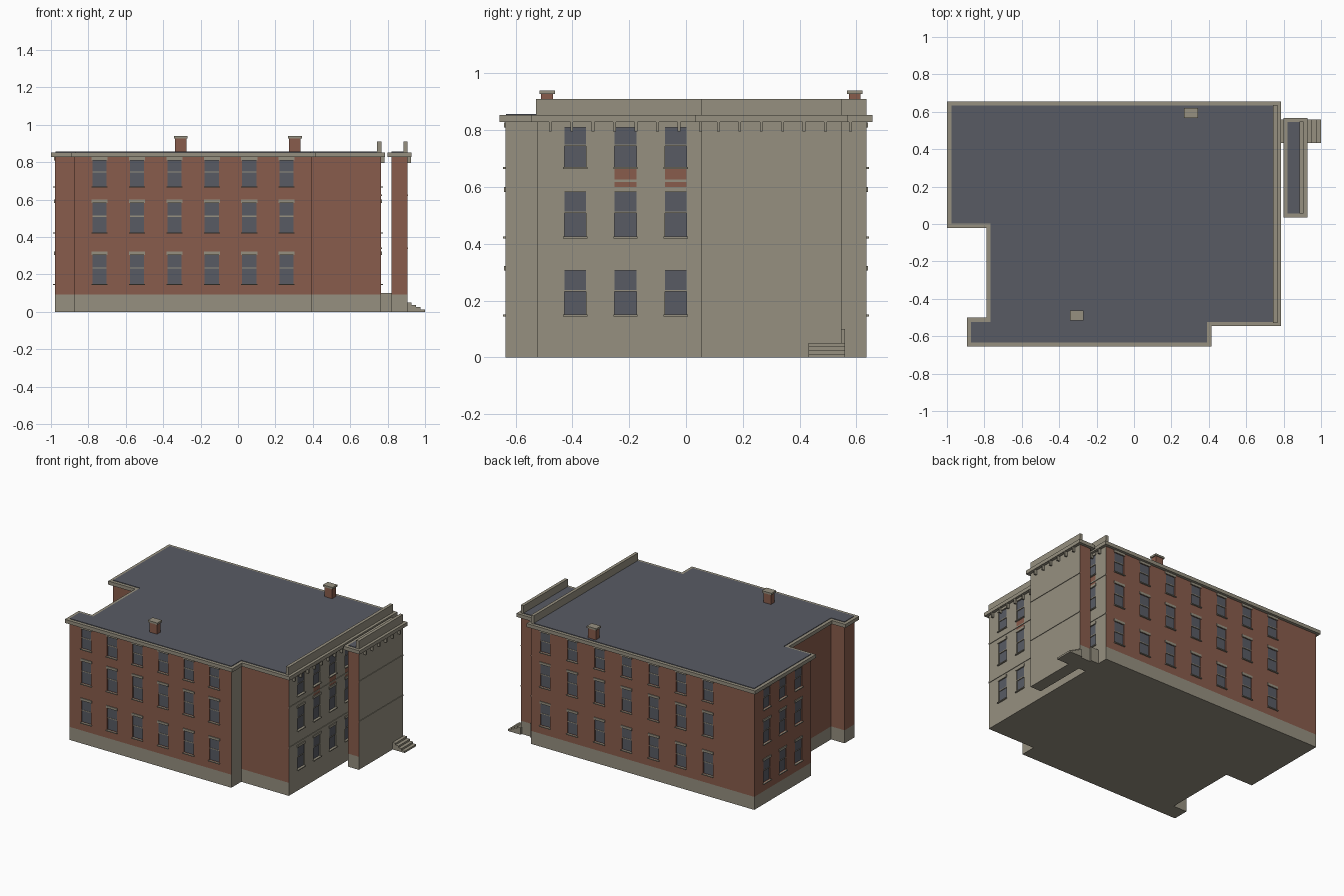
import bpy, bmesh
from mathutils import Matrix, Vector

if "Cube" in bpy.data.objects:
    bpy.data.objects.remove(bpy.data.objects["Cube"], do_unlink=True)


def material(name, rgb):
    m = bpy.data.materials.new(name)
    m.use_nodes = True
    m.diffuse_color = (*rgb, 1)
    m.node_tree.nodes["Principled BSDF"].inputs["Base Color"].default_value = (*rgb, 1)
    return m


BRICK = material("red_brick", (0.25, 0.107, 0.072))
STONE = material("beige_stone", (0.305, 0.279, 0.216))
SLATE = material("slate_grey", (0.098, 0.105, 0.127))


def make(name, bm, *mats):
    bmesh.ops.recalc_face_normals(bm, faces=bm.faces)
    me = bpy.data.meshes.new(name)
    bm.to_mesh(me)
    bm.free()
    ob = bpy.data.objects.new(name, me)
    bpy.context.collection.objects.link(ob)
    for m in mats:
        me.materials.append(m)
    return ob


def add_box(bm, x, y, z, frame=Matrix()):
    """Box from (min, max) ranges, placed in a local frame."""
    lo, hi = Vector((x[0], y[0], z[0])), Vector((x[1], y[1], z[1]))
    place = Matrix.Translation((lo + hi) / 2) @ Matrix.Diagonal((*(hi - lo), 1))
    bmesh.ops.create_cube(bm, size=1, matrix=frame @ place)


def boxes(name, mat, items):
    bm = bmesh.new()
    for item in items:
        add_box(bm, *item)
    return make(name, bm, mat)


def prism(name, outline, z0, z1, *mats):
    bm = bmesh.new()
    face = bm.faces.new([bm.verts.new((x, y, z0)) for x, y in outline])
    top = bmesh.ops.extrude_face_region(bm, geom=[face])["geom"]
    bmesh.ops.translate(bm, vec=(0, 0, z1 - z0),
                        verts=[v for v in top if isinstance(v, bmesh.types.BMVert)])
    return make(name, bm, *mats)


def offset(outline, d):
    """Push a counter-clockwise outline outward by d."""
    pts = [Vector(p) for p in outline]
    result = []
    for i, p in enumerate(pts):
        a = (p - pts[i - 1]).normalized()
        b = (pts[(i + 1) % len(pts)] - p).normalized()
        result.append((p.x + d * (a.y + b.y), p.y - d * (a.x + b.x)))
    return result


FRONT, BACK, RIGHT, LEFT = -0.635, 0.635, 0.765, -0.978
BASE, EAVE, ROOF = 0.092, 0.828, 0.853
main_plan = [(LEFT, 0), (-0.768, 0), (-0.768, -0.522), (-0.873, -0.522), (-0.873, FRONT),
             (0.393, FRONT), (0.393, -0.525), (RIGHT, -0.525), (RIGHT, BACK), (LEFT, BACK)]
tower_plan = [(0.82, 0.055), (0.906, 0.055), (0.906, 0.547), (0.82, 0.547)]

# Walls, base, cornice and roof of each block
walls = {}
for block, plan in (("main", main_plan), ("tower", tower_plan)):
    prism(block + "_base", plan, 0, BASE, STONE)
    walls[block] = prism(block + "_walls", plan, BASE, EAVE + 0.01, BRICK, STONE)
    prism(block + "_cornice", offset(plan, 0.021), EAVE, ROOF, STONE)
    prism(block + "_roof", offset(plan, -0.002), ROOF - 0.01, ROOF + 0.004, SLATE)

# Windows on four sides, each in a frame with x along the wall and -y outward
ROWS = [(0.15, 0.305), (0.425, 0.583), (0.67, 0.81)]
side_y = [-0.39 + 0.177 * i for i in range(6)]


def wall_frame(right, outward, distance):
    r, o = Vector(right), Vector(outward)
    m = Matrix((r, -o, (0, 0, 1))).transposed().to_4x4()
    return Matrix.Translation(o * distance) @ m


facades = {
    "front": (wall_frame((1, 0, 0), (0, -1, 0), -FRONT), [-0.74 + 0.2 * i for i in range(6)]),
    "back": (wall_frame((-1, 0, 0), (0, 1, 0), BACK), [-0.655 + 0.212 * i for i in range(7)]),
    "right": (wall_frame((0, 1, 0), (1, 0, 0), RIGHT), side_y),
    "left": (wall_frame((0, -1, 0), (-1, 0, 0), -LEFT), [-y for y in side_y[3:]]),
}
HALF, DEPTH = 0.038, 0.012
holes = []
for side, (frame, centres) in facades.items():
    panes, trim = [], []
    for c in centres:
        for z0, z1 in ROWS:
            opening = (c - HALF, c + HALF)
            wide = (c - HALF - 0.005, c + HALF + 0.005)
            mid = (z0 + z1) / 2 + 0.007
            holes.append((opening, (-0.02, DEPTH), (z0, z1), frame))
            # Upper sash stands slightly forward of the lower one
            panes.append((opening, (0.008, DEPTH + 0.002), (z0, mid), frame))
            panes.append((opening, (0.004, DEPTH + 0.002), (mid, z1), frame))
            trim.append((opening, (0.002, DEPTH), (mid - 0.003, mid + 0.003), frame))
            trim.append((wide, (-0.01, 0.004), (z0 - 0.006, z0), frame))
            trim.append((wide, (-0.005, 0.004), (z1, z1 + 0.017), frame))
    boxes(side + "_window_panes", SLATE, panes)
    boxes(side + "_window_trim", STONE, trim)

# Cut the window openings into the main walls
cutter = boxes("window_cutter", BRICK, holes)
cutter.hide_render = True
cut = walls["main"].modifiers.new("openings", "BOOLEAN")
cut.operation, cut.solver, cut.object = "DIFFERENCE", "EXACT", cutter
bpy.context.view_layer.objects.active = walls["main"]
bpy.ops.object.modifier_apply(modifier=cut.name)
bpy.data.objects.remove(cutter, do_unlink=True)

# Wall faces toward +x are stone, the rest brick
for ob in walls.values():
    for f in ob.data.polygons:
        facing = f.normal.x > 0.9 and f.area > 0.02
        reveal = f.area < 0.005 and f.center.x > RIGHT - 0.02
        f.material_index = 1 if facing or reveal else 0

# Parapets above the stone facades
boxes("main_parapet", STONE, [((0.744, 0.766), (-0.528, 0.636), (EAVE, 0.91))])
boxes("tower_parapet", STONE, [((0.885, 0.907), (0.055, 0.547), (EAVE, 0.91))])

# Cornice brackets
bracket_rows = [(RIGHT, -0.478, 15), (0.906, 0.114, 6)]
boxes("cornice_brackets", STONE,
      [((x - 0.002, x + 0.018), (y + 0.0755 * i - 0.005, y + 0.0755 * i + 0.005), (0.795, EAVE))
       for x, y, n in bracket_rows for i in range(n)])

# Thin string courses on the stone facades
boxes("string_courses", STONE,
      [((x - 0.002, x + 0.004), ys, (z, z + 0.008))
       for x, ys in ((RIGHT, (-0.525, BACK)), (0.906, (0.055, 0.547)))
       for z in (0.335, 0.618)])

# Entrance steps and the landing behind the tower
boxes("entrance_steps", STONE,
      [((0.9, 1.0 - 0.024 * i), (0.432, 0.56), (0.0125 * i, 0.0125 * (i + 1))) for i in range(4)])
boxes("landing", STONE, [((RIGHT - 0.005, 0.825), (0.432, 0.56), (0, 0.1))])

# Chimneys with stone caps
for name, x, y in (("front_chimney", -0.306, -0.489), ("back_chimney", 0.304, 0.594)):
    boxes(name, BRICK, [((x - 0.03, x + 0.03), (y - 0.021, y + 0.021), (ROOF, 0.93))])
    boxes(name + "_cap", STONE, [((x - 0.037, x + 0.037), (y - 0.027, y + 0.027), (0.927, 0.94))])
